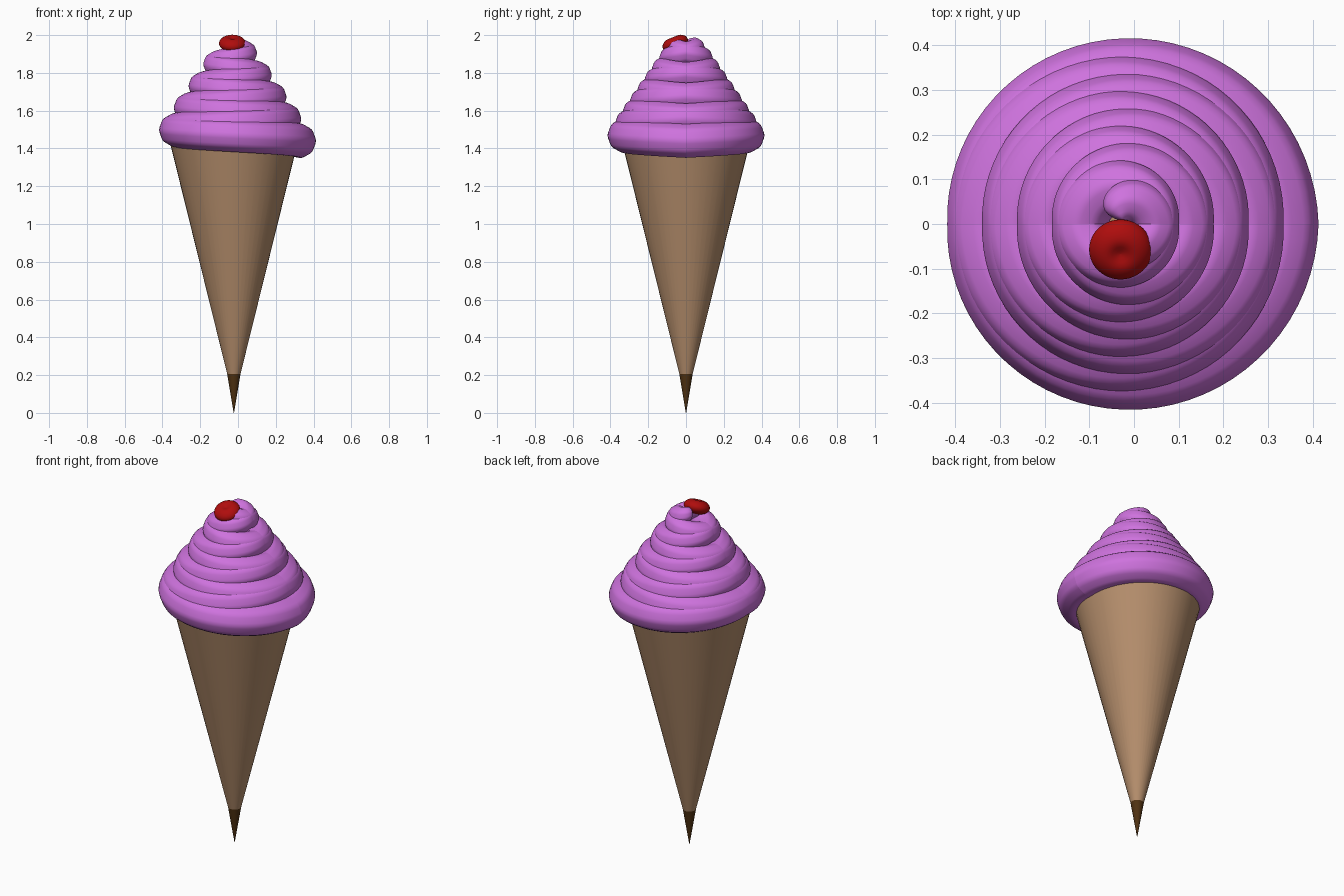
import bpy, bmesh, math
from mathutils import Vector, Matrix

if "Cube" in bpy.data.objects:
    bpy.data.objects.remove(bpy.data.objects["Cube"])

CX = -0.022  # axis of cone and swirl


def material(name, rgb):
    m = bpy.data.materials.new(name)
    m.diffuse_color = (*rgb, 1)
    m.use_nodes = True
    m.node_tree.nodes["Principled BSDF"].inputs["Base Color"].default_value = m.diffuse_color
    return m


purple = material("purple cream", (0.62, 0.17, 0.73))
wafer = material("wafer tan", (0.46, 0.27, 0.15))
brown = material("dark chocolate", (0.08, 0.032, 0.006))
red = material("cherry red", (0.43, 0.004, 0.004))


def skin(name, rings, mat, angle=40):
    """Join successive closed rings of points and cap both ends."""
    bm = bmesh.new()
    loops = [[bm.verts.new(p) for p in ring] for ring in rings]
    n = len(loops[0])
    for a, b in zip(loops, loops[1:]):
        for i in range(n):
            j = (i + 1) % n
            bm.faces.new((a[i], a[j], b[j], b[i]))
    bm.faces.new(loops[0][::-1])
    bm.faces.new(loops[-1])
    bmesh.ops.recalc_face_normals(bm, faces=bm.faces)
    me = bpy.data.meshes.new(name)
    bm.to_mesh(me)
    bm.free()
    me.materials.append(mat)
    ob = bpy.data.objects.new(name, me)
    bpy.context.collection.objects.link(ob)
    bpy.ops.object.select_all(action='DESELECT')
    ob.select_set(True)
    bpy.context.view_layer.objects.active = ob
    bpy.ops.object.shade_smooth_by_angle(angle=math.radians(angle))
    return ob


def lathe(name, profile, mat, n=48):
    rings = [[(r * math.cos(2 * math.pi * i / n), r * math.sin(2 * math.pi * i / n), z)
              for i in range(n)] for r, z in profile]
    return skin(name, rings, mat)


# wafer cone and its chocolate tip
lathe("cone", [(0.035, 0.205), (0.343, 1.45)], wafer).location.x = CX
lathe("cone_tip", [(0.001, 0.0), (0.035, 0.205)], brown).location.x = CX


# piped cream: a ridged tapering tube on a rising spiral
def swirl(name, direction):
    turns, steps, sides, lobes = 4.42, 72, 36, 9
    rings = []
    count = int(turns * steps)
    for k in range(count + 1):
        t = k / steps
        a = direction * 2 * math.pi * t
        path = 0.344 - 0.0705 * t
        z = 1.44 + 0.1165 * t
        tube = 0.091 - 0.0077 * t
        if t > 4:                       # close the tip
            tube *= math.sqrt(max(0.02, 1 - ((t - 4) / (turns - 4)) ** 3))
        out = Vector((math.cos(a), math.sin(a), 0))
        centre = Vector((CX, 0, z)) + out * path
        ring = []
        for i in range(sides):
            b = 2 * math.pi * i / sides
            r = tube * (1 + 0.018 * (math.cos(lobes * b) - 1))
            ring.append(centre + out * (r * math.cos(b)) + Vector((0, 0, r * math.sin(b))))
        rings.append(ring)
    return skin(name, rings, purple)


# two mirrored strands wind over each other
swirl("cream_swirl_left", 1)
swirl("cream_swirl_right", -1)

# dimpled cherry, tilted forward
R, H = 0.07, 0.041
profile = []
for i in range(25):
    p = math.pi * i / 24
    r = R * math.sin(p) + 0.0005
    z = -H * math.cos(p)
    if i > 12:
        z -= 0.014 * math.exp(-(r / 0.022) ** 2)
    profile.append((r, z))
cherry = lathe("cherry", profile, red, 40)
cherry.matrix_world = Matrix.Translation((-0.03, -0.057, 1.956)) @ Matrix.Rotation(math.radians(22), 4, 'X')
